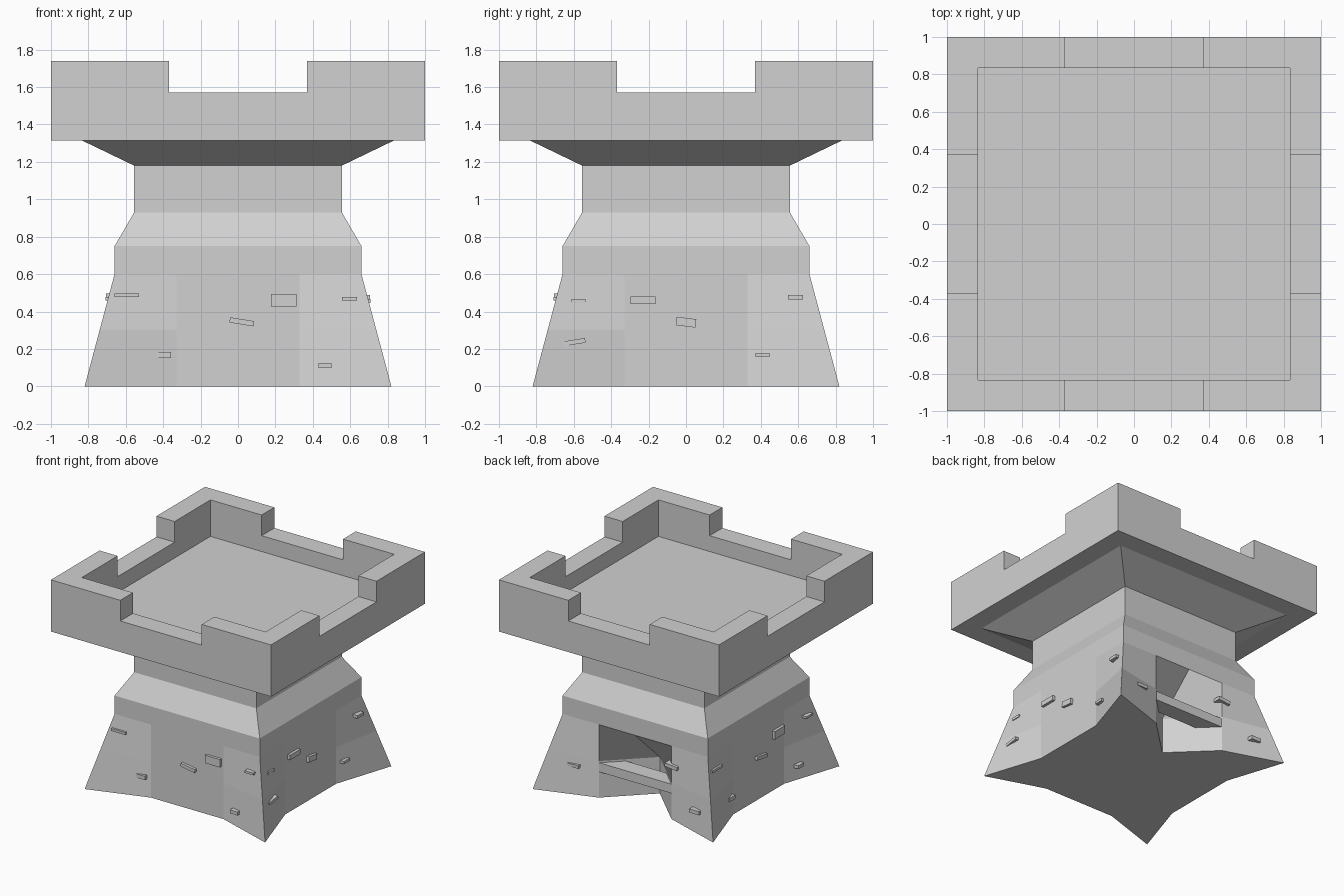
import bpy, bmesh
from math import radians
from mathutils import Matrix, Vector

cube = bpy.data.objects.get("Cube")
if cube:
    bpy.data.objects.remove(cube, do_unlink=True)

stone = bpy.data.materials.new("grey stone")
stone.use_nodes = True
GREY = (0.64, 0.64, 0.64, 1)
stone.diffuse_color = GREY
stone.node_tree.nodes["Principled BSDF"].inputs["Base Color"].default_value = GREY


def turn(side):
    """Rotation from the front to side 0 front, 1 left, 2 back, 3 right."""
    return Matrix.Rotation(radians(90 * side), 4, 'Z')


def finish(bm, name):
    bmesh.ops.recalc_face_normals(bm, faces=bm.faces)
    mesh = bpy.data.meshes.new(name)
    bm.to_mesh(mesh)
    bm.free()
    mesh.materials.append(stone)
    obj = bpy.data.objects.new(name, mesh)
    bpy.context.collection.objects.link(obj)
    return obj


def box(name, size, matrix):
    bm = bmesh.new()
    bmesh.ops.create_cube(bm, size=1, matrix=matrix @ Matrix.Diagonal((*size, 1)))
    return finish(bm, name)


WALL, BAY, FOOT, SPLAY_TOP = 0.66, 0.33, 0.82, 0.6

# Tower body: stacked rings, splayed at the lower corners, with a cave at the back
bm = bmesh.new()
rings = []
levels = [(0, FOOT), (0.3, 0.74), (SPLAY_TOP, WALL), (0.75, WALL),
          (0.93, 0.555), (1.18, 0.555), (1.315, 0.835)]
for z, corner in levels:
    wall = WALL if z < SPLAY_TOP else corner
    bay = BAY if z <= SPLAY_TOP else corner / 2
    ring = []
    for side in range(4):
        middle = 0.34 if side == 2 and z < SPLAY_TOP else wall
        for u, depth in ((-corner, corner), (-bay, wall), (0, middle), (bay, wall)):
            ring.append(bm.verts.new(turn(side) @ Vector((u, -depth, z))))
    rings.append(ring)
for low, high in zip(rings, rings[1:]):
    for i in range(len(low)):
        j = (i + 1) % len(low)
        bm.faces.new((low[i], low[j], high[j], high[i]))
bm.faces.new(rings[0][::-1])
finish(bm, "tower_body")

# Battlement: square parapet with a gap in each side and a sunken floor
OUT, INN, GAP = 1.0, 0.835, 0.37
SOFFIT, FLOOR, LOW, HIGH = 1.315, 1.44, 1.57, 1.74
bm = bmesh.new()


def parapet_ring(half, z):
    return [bm.verts.new(turn(s) @ Vector((u, -half, z)))
            for s in range(4) for u in (-half, -GAP, GAP)]


o_base, o_low, o_high = [parapet_ring(OUT, z) for z in (SOFFIT, LOW, HIGH)]
i_base, i_low, i_high = [parapet_ring(INN, z) for z in (FLOOR, LOW, HIGH)]
bm.faces.new(o_base[::-1])
bm.faces.new(i_base)
for a in range(12):
    b = (a + 1) % 12
    pairs = [(o_base, o_low), (i_low, i_base)]
    if a % 3 == 1:
        pairs.append((o_low, i_low))
        for end in (a, b):
            bm.faces.new((o_low[end], i_low[end], i_high[end], o_high[end]))
    else:
        pairs += [(o_low, o_high), (o_high, i_high), (i_high, i_low)]
    for p, q in pairs:
        bm.faces.new((p[a], p[b], q[b], q[a]))
finish(bm, "battlement")

# Beam across the cave
box("cave_beam", (0.66, 0.14, 0.075), Matrix.Translation((0, 0.588, 0.248)))

# Raised bricks on each side: across, height, width, thickness, tilt
main_bricks = [(-0.595, 0.487, 0.13, 0.02, 0), (0.245, 0.46, 0.135, 0.065, 0),
               (0.02, 0.345, 0.13, 0.028, -9), (-0.395, 0.167, 0.075, 0.032, 0),
               (0.465, 0.112, 0.07, 0.028, 0), (0.595, 0.468, 0.08, 0.018, 0)]
left_bricks = [(-0.575, 0.457, 0.075, 0.022, 0), (-0.595, 0.237, 0.115, 0.025, 9),
               (-0.23, 0.46, 0.135, 0.04, 0), (0, 0.343, 0.105, 0.045, -7),
               (0.585, 0.477, 0.08, 0.025, 0), (0.41, 0.167, 0.075, 0.022, 0)]
back_bricks = [(-0.52, 0.235, 0.1, 0.025, 0), (0.6, 0.165, 0.09, 0.03, 0),
               (0.34, 0.44, 0.11, 0.03, -6)]


def surface_depth(u, z):
    corner = FOOT + (WALL - FOOT) * z / SPLAY_TOP
    return WALL + (corner - WALL) * max(0, abs(u) - BAY) / (corner - BAY)


walls = {"front": main_bricks, "left": left_bricks,
         "back": back_bricks, "right": main_bricks}
for side, (wall_name, bricks) in enumerate(walls.items()):
    for n, (u, z, width, height, tilt) in enumerate(bricks):
        place = Matrix.Translation((u, 0.01 - surface_depth(u, z), z))
        spin = Matrix.Rotation(radians(-tilt), 4, 'Y')
        box(f"{wall_name}_brick_{n + 1}", (width, 0.065, height), turn(side) @ place @ spin)
